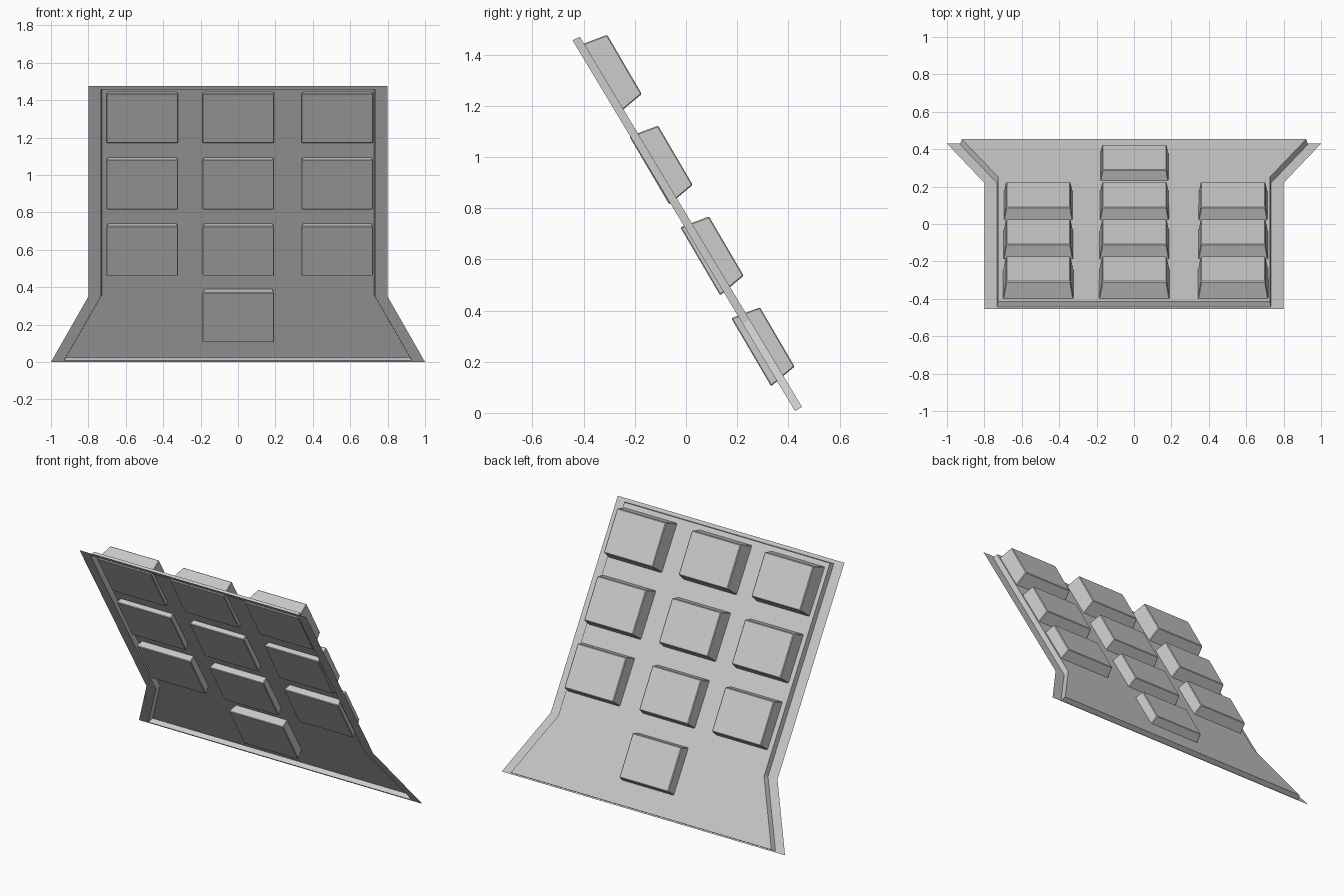
import bpy, bmesh
from mathutils import Vector

if "Cube" in bpy.data.objects:
    bpy.data.objects.remove(bpy.data.objects["Cube"])


def make_object(name, bm):
    mesh = bpy.data.meshes.new(name)
    bm.to_mesh(mesh)
    bm.free()
    obj = bpy.data.objects.new(name, mesh)
    bpy.context.collection.objects.link(obj)
    return obj


# Tilted frame: "down" runs along the slope, "out" points to the raised side
TOP = Vector((0, -0.455, 1.475))
DOWN = Vector((0, 0.885, -1.475)).normalized()
OUT = Vector((0, -DOWN.z, DOWN.y))


def outline(bm, half, height):
    """Mirrored flared outline from (half width, distance down slope) points."""
    pts = half + [(-x, a) for x, a in reversed(half)]
    return [bm.verts.new(TOP + Vector((x, 0, 0)) + DOWN * a + OUT * height) for x, a in pts]


# Panel: thin flange, short wall and raised plate, open at the front
bm = bmesh.new()
rings = [
    outline(bm, [(0.80, 0.0), (0.80, 1.312), (1.00, 1.72)], 0.0),
    outline(bm, [(0.733, 0.022), (0.733, 1.312), (0.93, 1.712)], 0.0),
    outline(bm, [(0.726, 0.026), (0.726, 1.318), (0.92, 1.712)], 0.032),
]
for a, b in zip(rings, rings[1:]):
    for i in range(6):
        j = (i + 1) % 6
        bm.faces.new((a[i], a[j], b[j], b[i]))
plate = bm.faces.new(rings[-1])
bm.normal_update()
if plate.normal.dot(OUT) < 0:
    bmesh.ops.reverse_faces(bm, faces=bm.faces[:])
make_object("panel", bm)

# Keys: tapered blocks poking through the plate, at a slightly steeper pitch
KEY_DOWN = Vector((0, 0.155, -0.265)).normalized()
KEY_OUT = Vector((0, -KEY_DOWN.z, KEY_DOWN.y))
KEY_START = Vector((0, -0.42, 1.435))
ROW_STEP = Vector((0, 0.199, -0.355))
HALF_W, LENGTH, DEPTH, TAPER = 0.192, 0.308, 0.118, 0.02


def make_key(name, x, row):
    corner = KEY_START + ROW_STEP * row + Vector((x, 0, 0))
    bm = bmesh.new()
    bmesh.ops.create_cube(bm, size=1)
    for v in bm.verts:
        inset = TAPER if v.co.z > 0 else 0
        sx = (HALF_W - inset) * (1 if v.co.x > 0 else -1)
        along = LENGTH - inset if v.co.y > 0 else inset
        depth = DEPTH if v.co.z > 0 else 0
        v.co = corner + Vector((sx, 0, 0)) + KEY_DOWN * along + KEY_OUT * depth
    bmesh.ops.recalc_face_normals(bm, faces=bm.faces[:])
    obj = make_object(name, bm)
    bevel = obj.modifiers.new("soft_edges", 'BEVEL')
    bevel.width = 0.004
    bevel.segments = 1


COLUMNS = {"left": -0.512, "middle": 0.002, "right": 0.53}
for row in range(3):
    for side, x in COLUMNS.items():
        make_key(f"key_row{row + 1}_{side}", x, row)
make_key("key_bottom", COLUMNS["middle"], 3)
